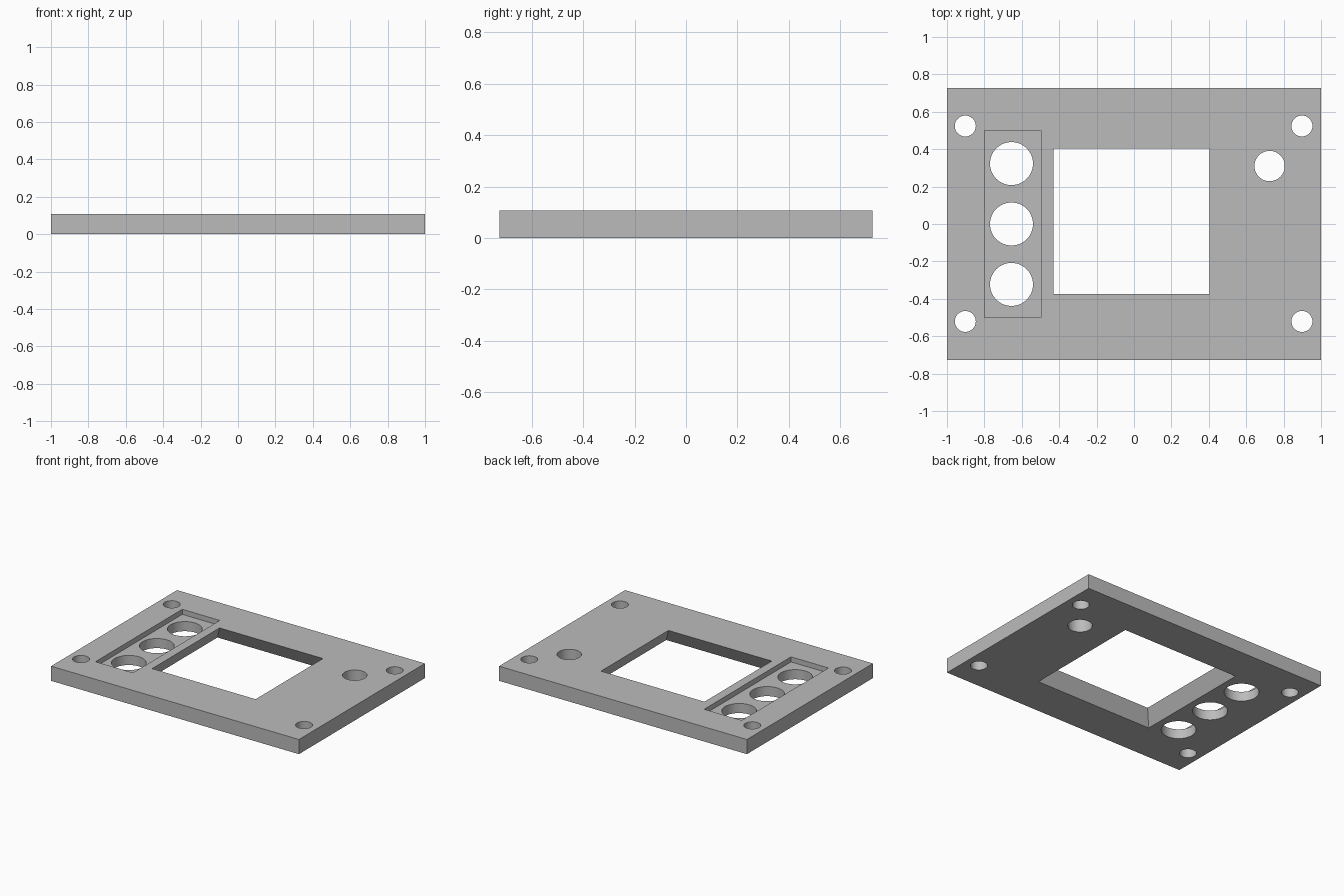
import bpy
import bmesh

cube = bpy.data.objects.get("Cube")
if cube:
    bpy.data.objects.remove(cube, do_unlink=True)

THICK = 0.107
POCKET_DEPTH = 0.037
TAPER = 0.057
MARGIN = 0.05

grey = bpy.data.materials.new("plain grey")
grey.use_nodes = True
colour = (0.5, 0.5, 0.5, 1)
grey.diffuse_color = colour
grey.node_tree.nodes["Principled BSDF"].inputs["Base Color"].default_value = colour


def add_object(name, bm):
    mesh = bpy.data.meshes.new(name)
    bm.to_mesh(mesh)
    bm.free()
    mesh.materials.append(grey)
    obj = bpy.data.objects.new(name, mesh)
    bpy.context.collection.objects.link(obj)
    return obj


def block(name, x0, x1, y0, y1, z0, z1, flare=0):
    """Box whose bottom is wider than its top by flare on every side."""
    bm = bmesh.new()
    bmesh.ops.create_cube(bm, size=2)
    for v in bm.verts:
        grow = flare if v.co.z < 0 else 0
        v.co.x = x0 - grow if v.co.x < 0 else x1 + grow
        v.co.y = y0 - grow if v.co.y < 0 else y1 + grow
        v.co.z = z0 if v.co.z < 0 else z1
    return add_object(name, bm)


def drill(name, x, y, radius):
    bm = bmesh.new()
    bmesh.ops.create_cone(bm, cap_ends=True, segments=64, radius1=radius,
                          radius2=radius, depth=THICK + 2 * MARGIN)
    bmesh.ops.translate(bm, verts=bm.verts, vec=(x, y, THICK / 2))
    return add_object(name, bm)


# Flat panel
panel = block("panel", -1, 1, -0.726, 0.726, 0, THICK)

# Shallow rectangular pocket on the top face
cutters = [block("pocket_cutter", -0.80, -0.497, -0.50, 0.50,
                 THICK - POCKET_DEPTH, THICK + MARGIN)]

# Window with walls sloping outward to the underside
slope = TAPER / THICK
over = MARGIN * slope
cutters.append(block("window_cutter", -0.431 + over, 0.404 - over,
                     -0.374 + over, 0.403 - over, -MARGIN, THICK + MARGIN,
                     flare=slope * (THICK + 2 * MARGIN)))

# Three large holes through the pocket
for y in (-0.323, 0, 0.323):
    cutters.append(drill("button_hole_cutter", -0.655, y, 0.115))

# Corner mounting holes
for x in (-0.902, 0.898):
    for y in (-0.521, 0.524):
        cutters.append(drill("mounting_hole_cutter", x, y, 0.056))

# Single medium hole
cutters.append(drill("side_hole_cutter", 0.725, 0.31, 0.081))

# Cut everything out of the panel, then discard the cutters
bpy.ops.object.select_all(action="DESELECT")
bpy.context.view_layer.objects.active = panel
panel.select_set(True)
for cutter in cutters:
    cutter.hide_render = True
    mod = panel.modifiers.new(cutter.name, "BOOLEAN")
    mod.operation = "DIFFERENCE"
    mod.solver = "EXACT"
    mod.object = cutter
    bpy.ops.object.modifier_apply(modifier=mod.name)
    bpy.data.objects.remove(cutter, do_unlink=True)

bpy.ops.object.shade_smooth_by_angle()
